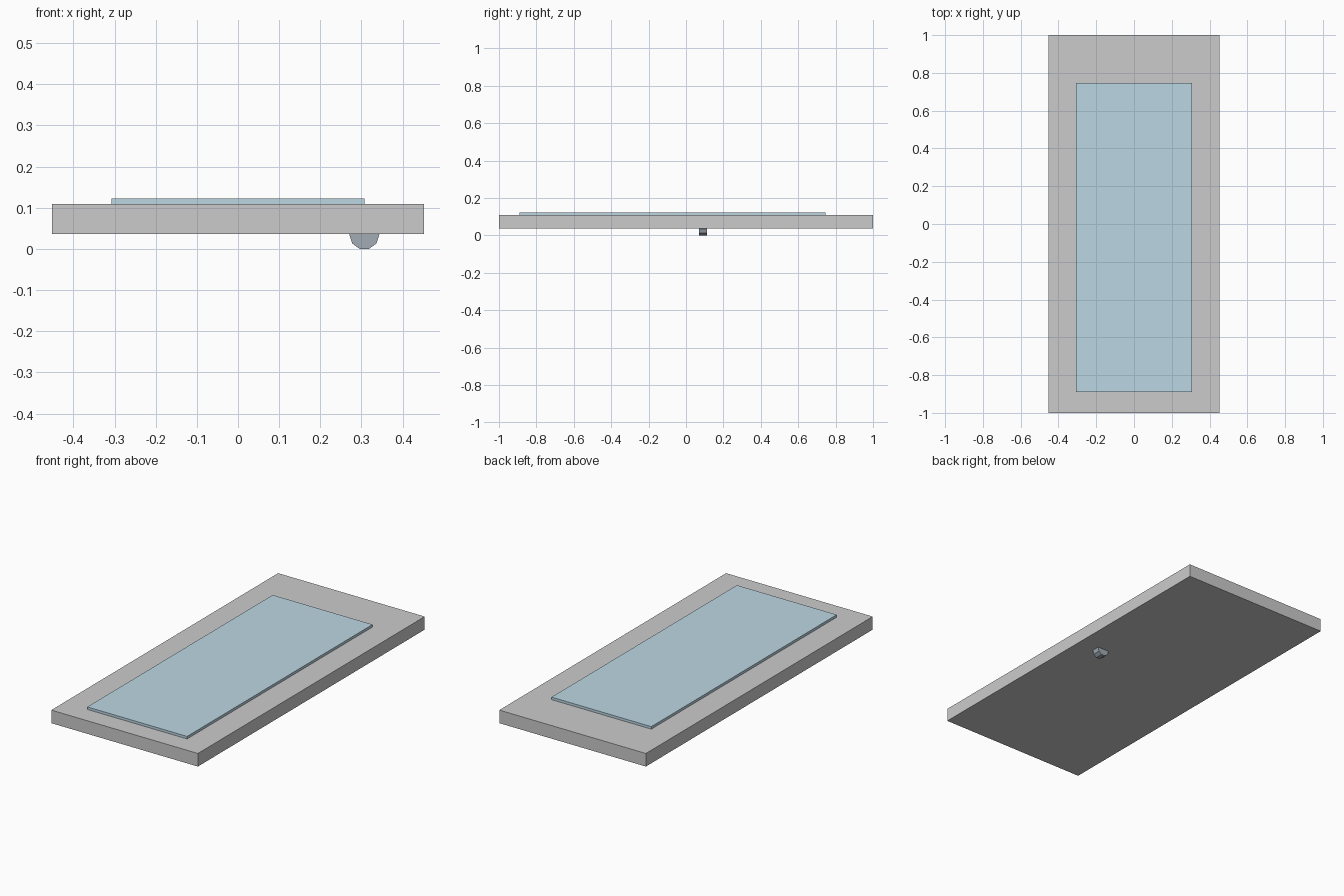
import bpy
import math

if "Cube" in bpy.data.objects:
    bpy.data.objects.remove(bpy.data.objects["Cube"])


def box(name, lo, hi):
    """Axis-aligned box between two corners."""
    bpy.ops.mesh.primitive_cube_add(size=1, location=[(a + b) / 2 for a, b in zip(lo, hi)])
    ob = bpy.context.object
    ob.name = name
    ob.scale = [b - a for a, b in zip(lo, hi)]
    bpy.ops.object.transform_apply(location=False, rotation=False, scale=True)
    return ob


def paint(ob, name, rgb):
    mat = bpy.data.materials.new(name)
    mat.diffuse_color = (*rgb, 1)
    mat.use_nodes = True
    mat.node_tree.nodes["Principled BSDF"].inputs["Base Color"].default_value = mat.diffuse_color
    ob.data.materials.append(mat)


BOTTOM, TOP = 0.036, 0.109

# Slab body
box("body", (-0.4525, -1, BOTTOM), (0.4525, 1, TOP))

# Raised panel on the top face
panel = box("front_panel", (-0.308, -0.889, TOP), (0.308, 0.746, 0.123))
paint(panel, "pale_blue", (0.50, 0.68, 0.77))

# Ten-sided knob lying along y, half sunk into the underside, flat side down
radius = 0.0365
bpy.ops.mesh.primitive_cylinder_add(
    vertices=10, radius=radius, depth=0.044,
    location=(0.307, 0.091, radius * math.cos(math.pi / 10)),
    rotation=(math.pi / 2, 0, 0))
knob = bpy.context.object
knob.name = "underside_knob"
# Turn the side count so a flat faces straight down
knob.rotation_euler = (math.pi / 2, math.pi / 2, 0)
paint(knob, "blue_grey", (0.36, 0.41, 0.46))
